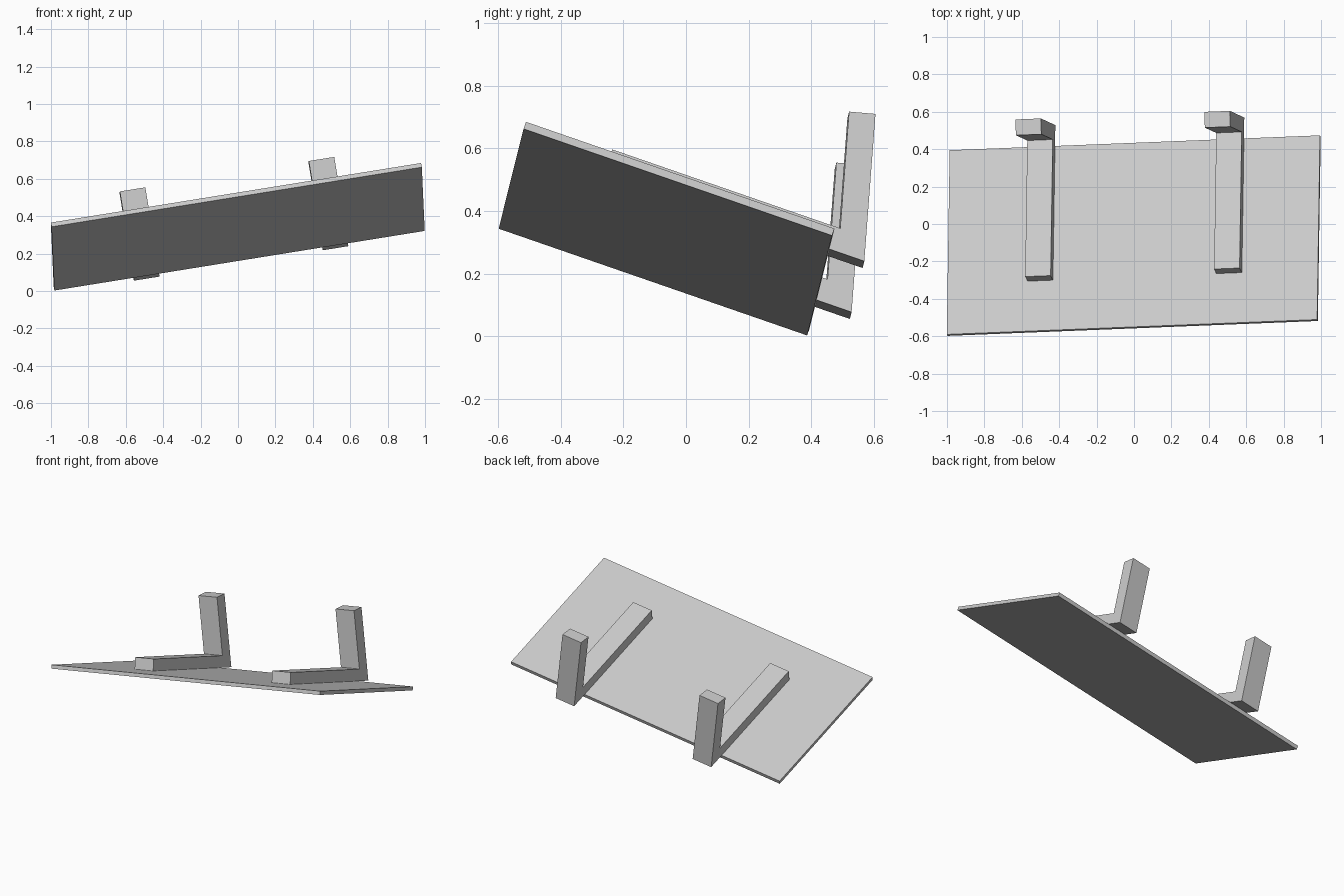
import bpy
import bmesh
from mathutils import Vector, Matrix

cube = bpy.data.objects.get("Cube")
if cube:
    bpy.data.objects.remove(cube, do_unlink=True)

# Plain grey finish shared by all parts
grey = bpy.data.materials.new("light_grey")
grey.use_nodes = True
grey.diffuse_color = (0.6, 0.6, 0.6, 1)
grey.node_tree.nodes["Principled BSDF"].inputs["Base Color"].default_value = (0.6, 0.6, 0.6, 1)

# Tilted frame: u along the board, v from front to back, n out of its top
u = Vector((0.9865, 0.0396, 0.1588)).normalized()
v = Vector((0.0146, 0.9448, -0.3269))
v = (v - u * v.dot(u)).normalized()
n = u.cross(v)
frame = Matrix((u, v, n)).transposed().to_4x4()
frame.translation = (-0.997, -0.598, 0.343)

LENGTH, DEPTH, THICK = 2.007, 1.042, 0.024


def extruded(name, profile, start, width):
    """Extrude a (v, n) side profile along u."""
    bm = bmesh.new()
    face = bm.faces.new([bm.verts.new((start, a, b)) for a, b in profile])
    moved = bmesh.ops.extrude_face_region(bm, geom=[face])["geom"]
    bmesh.ops.translate(bm, vec=(width, 0, 0),
                        verts=[g for g in moved if isinstance(g, bmesh.types.BMVert)])
    bmesh.ops.recalc_face_normals(bm, faces=bm.faces)
    mesh = bpy.data.meshes.new(name)
    bm.to_mesh(mesh)
    bm.free()
    mesh.materials.append(grey)
    obj = bpy.data.objects.new(name, mesh)
    obj.matrix_world = frame
    bpy.context.collection.objects.link(obj)


# Flat board
extruded("board", [(0, 0), (DEPTH, 0), (DEPTH, THICK), (0, THICK)], 0, LENGTH)

# Brackets: a bar lying on the board and a post leaning over it
bracket = [(0.283, THICK), (1.16, THICK), (1.039, 0.486),
           (0.957, 0.465), (1.053, 0.099), (0.283, 0.099)]
for name, centre in (("right_bracket", 0.502), ("left_bracket", 1.526)):
    extruded(name, bracket, centre - 0.069, 0.138)
